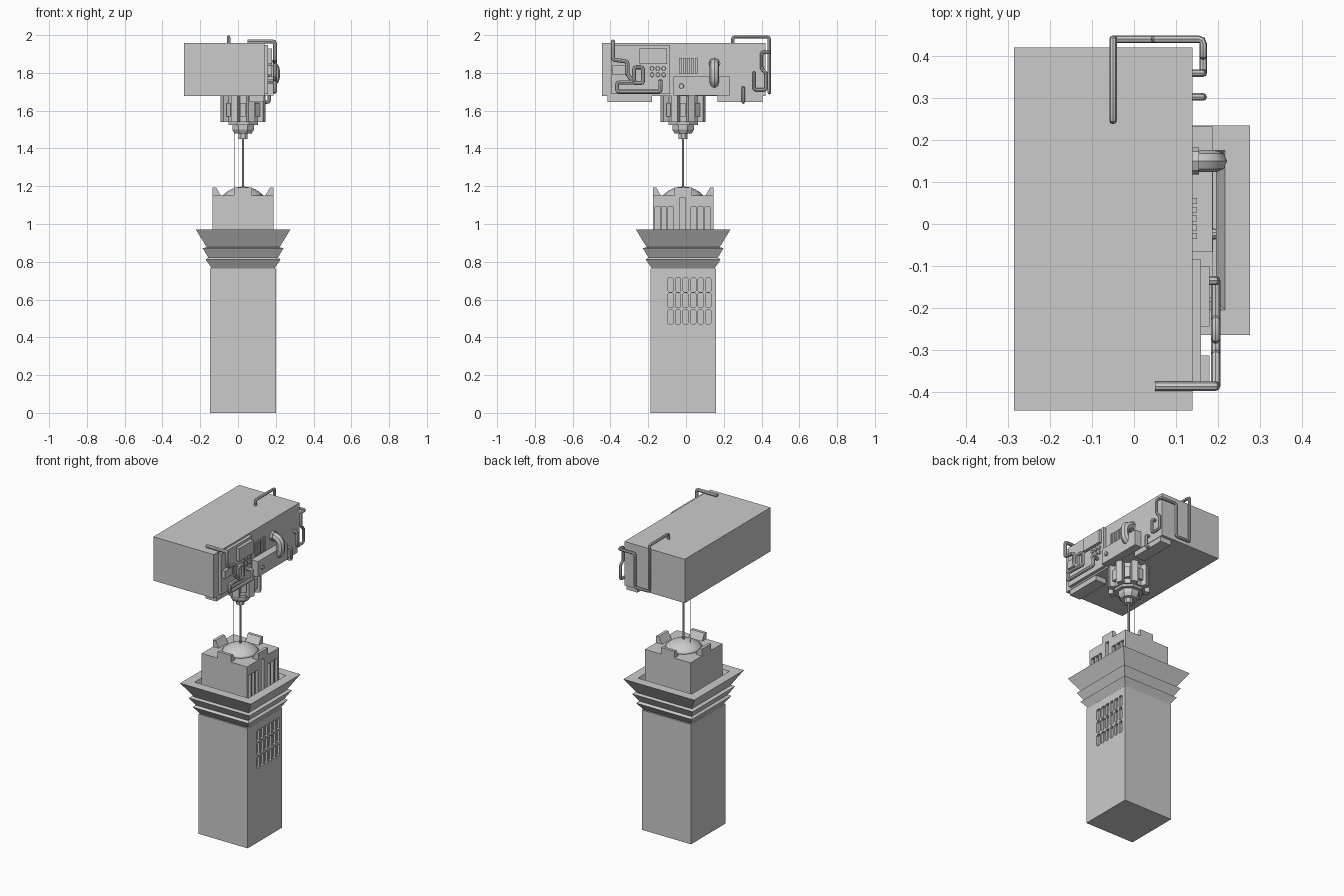
import bpy, bmesh
from math import sin, cos, pi, sqrt
from mathutils import Vector, Matrix

if "Cube" in bpy.data.objects:
    bpy.data.objects.remove(bpy.data.objects["Cube"])

CX, CY = 0.027, -0.015      # axis of the tower


def finish(name, bm, smooth=False):
    bmesh.ops.recalc_face_normals(bm, faces=bm.faces)
    me = bpy.data.meshes.new(name)
    bm.to_mesh(me)
    bm.free()
    ob = bpy.data.objects.new(name, me)
    bpy.context.collection.objects.link(ob)
    if smooth:
        for p in me.polygons:
            p.use_smooth = True
    return ob


def add_box(bm, x0, x1, y0, y1, z0, z1):
    m = Matrix.LocRotScale(Vector(((x0 + x1) / 2, (y0 + y1) / 2, (z0 + z1) / 2)), None,
                           Vector((x1 - x0, y1 - y0, z1 - z0)))
    bmesh.ops.create_cube(bm, size=1, matrix=m)


def boxes(name, items):
    bm = bmesh.new()
    for b in items:
        add_box(bm, *b)
    return finish(name, bm)


def lathe(name, profile, sides, turn=0.0, square=False, smooth=False):
    """Rings of (radius, z) round the tower axis; square=True takes half widths."""
    bm = bmesh.new()
    k = sqrt(2) if square else 1
    rings = [[bm.verts.new((CX + r * k * cos(turn + 2 * pi * i / sides),
                            CY + r * k * sin(turn + 2 * pi * i / sides), z))
              for i in range(sides)] for r, z in profile]
    for a, b in zip(rings, rings[1:]):
        for i in range(sides):
            j = (i + 1) % sides
            bm.faces.new((a[i], a[j], b[j], b[i]))
    bm.faces.new(rings[0])
    bm.faces.new(rings[-1])
    return finish(name, bm, smooth)


def pipe(name, pts, r, bend=0.012):
    """Tube along points with rounded corners."""
    pts = [Vector(p) for p in pts]
    path = [pts[0]]
    for a, b, c in zip(pts, pts[1:], pts[2:]):
        u, v = a - b, c - b
        d = min(bend, u.length * .45, v.length * .45)
        p, q = b + u.normalized() * d, b + v.normalized() * d
        path += [p, p * .25 + b * .5 + q * .25, q]
    path.append(pts[-1])
    cu = bpy.data.curves.new(name, 'CURVE')
    cu.dimensions = '3D'
    cu.bevel_depth, cu.bevel_resolution, cu.use_fill_caps = r, 2, True
    sp = cu.splines.new('POLY')
    sp.points.add(len(path) - 1)
    for s, p in zip(sp.points, path):
        s.co = (*p, 1)
    ob = bpy.data.objects.new(name, cu)
    bpy.context.collection.objects.link(ob)
    bpy.ops.object.select_all(action='DESELECT')
    ob.select_set(True)
    bpy.context.view_layer.objects.active = ob
    bpy.ops.object.convert(target='MESH')
    bpy.ops.object.shade_smooth_by_angle()


def carve(ob, cutter):
    cutter.hide_render = True
    cutter.hide_set(True)
    m = ob.modifiers.new('carve', 'BOOLEAN')
    m.operation, m.object, m.solver = 'DIFFERENCE', cutter, 'EXACT'
    bpy.context.view_layer.objects.active = ob
    bpy.ops.object.modifier_apply(modifier=m.name)
    bpy.data.objects.remove(cutter)


# Tower shaft with a grid of recessed chamfered windows
shaft = lathe('tower_shaft', [(.174, 0), (.174, .765)], 4, pi / 4, True)
bm = bmesh.new()
for y in (-.082, -.042, -.002, .038, .078, .118):
    for z0, z1 in ((.64, .715), (.557, .634), (.47, .546)):
        w, c = .014, .006
        prof = [(-w, z0 + c), (-w + c, z0), (w - c, z0), (w, z0 + c),
                (w, z1 - c), (w - c, z1), (-w + c, z1), (-w, z1 - c)]
        f = bm.faces.new([bm.verts.new((.185, y + a, z)) for a, z in prof])
        ext = bmesh.ops.extrude_face_region(bm, geom=[f])['geom']
        bmesh.ops.translate(bm, vec=(.05, 0, 0),
                            verts=[v for v in ext if isinstance(v, bmesh.types.BMVert)])
carve(shaft, finish('window_cutter', bm))

# Stepped flaring cornice with a sunken top
lathe('cornice', [(.165, .764), (.198, .812), (.184, .822), (.214, .872), (.193, .877),
                  (.25, .97), (.19, .97), (.17, .91)], 4, pi / 4, True)

# Upper block with tall slots on its right side
block = lathe('upper_block', [(.161, .89), (.161, 1.15)], 4, pi / 4, True)
slots = [(.17, .25, y - .014, y + .014, .93, 1.09)
         for y in (-.152 + .003, -.116, -.081, .041, .078, .114)]
slots.append((.155, .25, -.032, -.004, .93, 1.155))
carve(block, boxes('slot_cutter', slots))

# Merlons in the middle of the four sides, sloping inwards
bm = bmesh.new()
for k in range(4):
    prof = [(.161, 1.14), (.161, 1.193), (.142, 1.193), (.118, 1.15), (.118, 1.14)]
    rot = Matrix.Translation((CX, CY, 0)) @ Matrix.Rotation(k * pi / 2, 4, 'Z')
    a, b = [[bm.verts.new(rot @ Vector((x, s * .047, z))) for x, z in prof] for s in (-1, 1)]
    bm.faces.new(a)
    bm.faces.new(b)
    for i in range(5):
        j = (i + 1) % 5
        bm.faces.new((a[i], a[j], b[j], b[i]))
finish('merlons', bm)

# Dome and mast
lathe('dome', [(.146 * sin(t * .143), 1.052 + .146 * cos(t * .143)) for t in (6, 5, 4, 3, 2, 1, .05)],
      24, smooth=True)
lathe('mast', [(.006, 1.18), (.006, 1.47)], 10, smooth=False)
pipe('mast_wire', [(-.02, CY, 1.15), (-.02, CY, 1.52)], .0015)

# Collar under the head: core, ribs, plates and stepped nozzle
lathe('collar_core', [(.098, 1.54), (.098, 1.69)], 8, pi / 8)
lathe('nozzle', [(.026, 1.45), (.026, 1.48), (.05, 1.48), (.062, 1.5), (.062, 1.525),
                 (.085, 1.525), (.085, 1.55)], 8, pi / 8)
bm = bmesh.new()
for k in range(8):
    for ang, r, sx, sy, z0, z1 in ((k * pi / 4 + pi / 8, .103, .036, .038, 1.54, 1.68),
                                   (k * pi / 4, .098, .024, .032, 1.57, 1.64)):
        m = (Matrix.Translation((CX, CY, 0)) @ Matrix.Rotation(ang, 4, 'Z')
             @ Matrix.Translation((r, 0, (z0 + z1) / 2)) @ Matrix.Diagonal((sx, sy, z1 - z0, 1)))
        bmesh.ops.create_cube(bm, size=1, matrix=m)
finish('collar_ribs', bm)

# Head box, underside plates and side panels
boxes('head', [(-.286, .14, -.445, .421, 1.677, 1.957)])
boxes('under_plates', [(.06, .137, -.415, -.18, 1.645, 1.68), (.06, .137, .166, .404, 1.645, 1.68)])
boxes('side_panels', [(.13, .16, -.398, -.085, 1.687, 1.947),
                      (.15, .18, -.245, -.10, 1.847, 1.93),
                      (.15, .18, -.388, -.314, 1.79, 1.84)])
boxes('lower_box', [(.13, .187, -.066, .232, 1.68, 1.78)])
boxes('vent_bars', [(.13, .15, y - .007, y + .007, 1.793, 1.88)
                    for y in (-.029, -.008, .013, .034, .055)])

# Buttons and a round knob
bm = bmesh.new()
turn = Matrix.Rotation(pi / 2, 4, 'Y')
for x, y, z, r in [(.16, y, z, .013) for y in (-.18, -.149, -.118) for z in (1.823, 1.79)] \
        + [(.188, -.024, 1.73, .015)]:
    bmesh.ops.create_cone(bm, cap_ends=True, segments=10, radius1=r, radius2=r * .8, depth=.018,
                          matrix=Matrix.Translation((x, y, z)) @ turn)
finish('buttons', bm)

# Fat arched handle with a round base
pipe('handle', [(.13, .15, 1.852), (.172, .15, 1.848), (.196, .15, 1.825), (.196, .15, 1.765),
                (.172, .15, 1.74), (.15, .15, 1.736)], .026, .02)
pipe('handle_base', [(.135, .15, 1.85), (.155, .15, 1.85)], .032)

# Thin pipes: front serpentine, rear loop, short drain
sx = .195
pipe('serpentine_pipe', [(.05, -.387, 1.966), (sx, -.387, 1.966)] + [(sx, y, z) for y, z in (
    (-.387, 1.87), (-.31, 1.86), (-.31, 1.79), (-.275, 1.75), (-.275, 1.83), (-.228, 1.83),
    (-.228, 1.745), (-.30, 1.75), (-.365, 1.75), (-.365, 1.70), (-.135, 1.70), (-.135, 1.755))]
     + [(.15, -.135, 1.755)], .011)
pipe('rear_pipe', [(-.05, .247, 1.95), (-.05, .247, 1.99), (-.05, .441, 1.99), (-.05, .441, 1.695),
                   (.05, .441, 1.695), (.05, .441, 1.91), (.165, .441, 1.91), (.165, .40, 1.91),
                   (.165, .40, 1.82), (.165, .425, 1.80), (.165, .425, 1.71), (.165, .36, 1.71),
                   (.165, .36, 1.80), (.13, .36, 1.80)], .009)
pipe('drain_pipe', [(.13, .303, 1.72), (.165, .303, 1.72), (.165, .303, 1.645), (.14, .303, 1.645)], .009)
